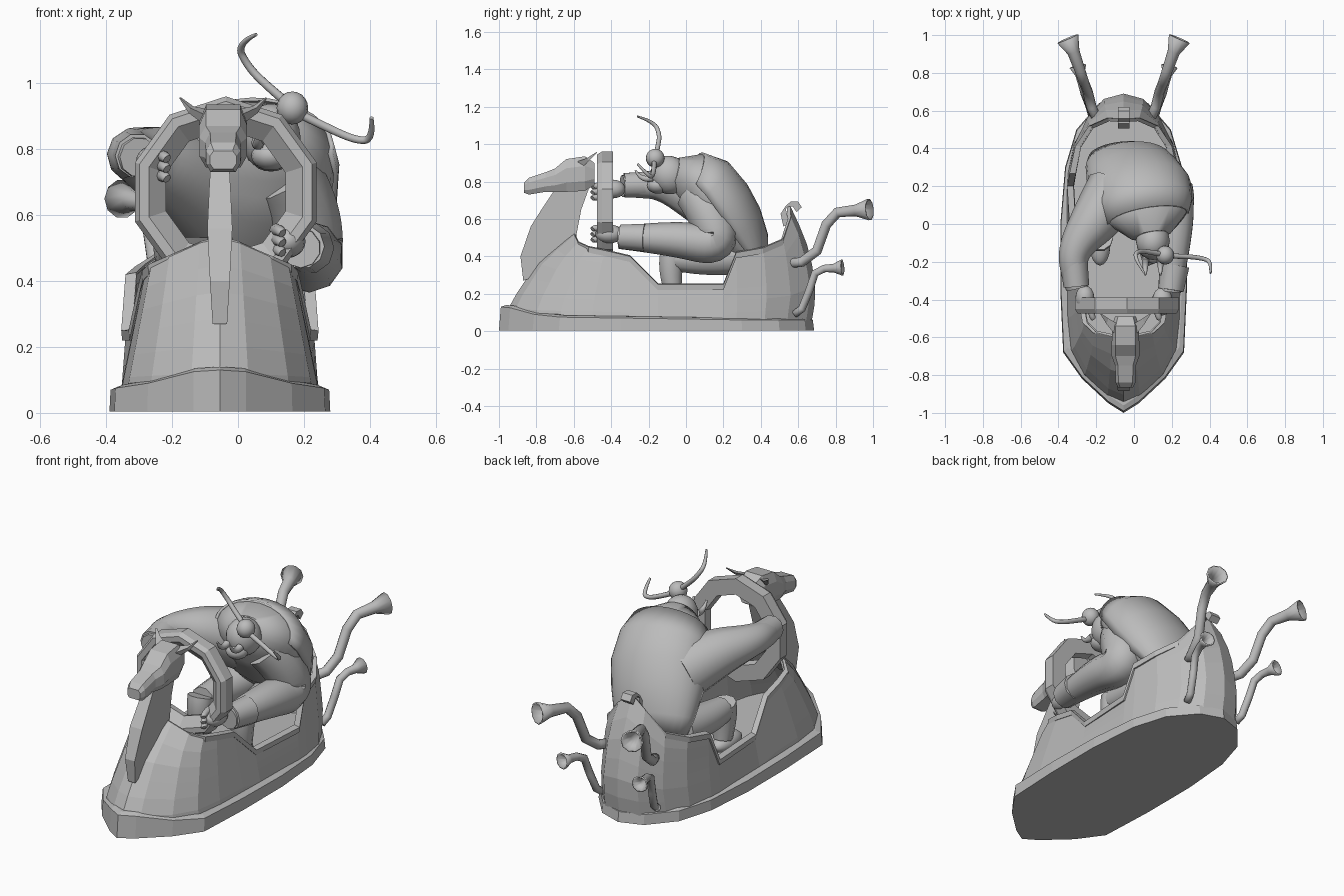
import bpy, bmesh, math
from mathutils import Vector

if "Cube" in bpy.data.objects:
    bpy.data.objects.remove(bpy.data.objects["Cube"])

CX = -0.055  # centre line of the boat

grey = bpy.data.materials.new("plain_grey")
grey.use_nodes = True
grey.diffuse_color = (0.5, 0.5, 0.5, 1)
grey.node_tree.nodes["Principled BSDF"].inputs["Base Color"].default_value = (0.5, 0.5, 0.5, 1)


def finish(name, bm, smooth=None, thick=0):
    bmesh.ops.recalc_face_normals(bm, faces=bm.faces)
    me = bpy.data.meshes.new(name)
    bm.to_mesh(me)
    bm.free()
    ob = bpy.data.objects.new(name, me)
    bpy.context.collection.objects.link(ob)
    me.materials.append(grey)
    if thick:
        m = ob.modifiers.new("thickness", 'SOLIDIFY')
        m.thickness, m.offset = thick, -1
    if smooth:
        shade(ob, smooth)


def shade(ob, angle):
    bpy.ops.object.select_all(action='DESELECT')
    ob.select_set(True)
    bpy.context.view_layer.objects.active = ob
    bpy.ops.object.shade_smooth_by_angle(angle=math.radians(angle))


def loft(name, rings, closed=True, caps=True, smooth=None, thick=0):
    """Skin a list of equal-length point rings."""
    bm = bmesh.new()
    vs = [[bm.verts.new(p) for p in r] for r in rings]
    n = len(vs[0])
    for a, b in zip(vs, vs[1:]):
        for i in range(n if closed else n - 1):
            j = (i + 1) % n
            bm.faces.new((a[i], a[j], b[j], b[i]))
    if caps:
        bm.faces.new(vs[0])
        bm.faces.new(vs[-1])
    finish(name, bm, smooth, thick)


def tube(name, pts, radii, kind='NURBS', sides=3, hollow=False):
    """Round tube along a path with a radius at each point."""
    cu = bpy.data.curves.new(name, 'CURVE')
    cu.dimensions = '3D'
    cu.bevel_depth, cu.bevel_resolution, cu.use_fill_caps = 1, sides, not hollow
    sp = cu.splines.new(kind)
    sp.points.add(len(pts) - 1)
    for p, co, r in zip(sp.points, pts, radii):
        p.co, p.radius = (*co, 1), r
    sp.use_endpoint_u, sp.order_u, sp.resolution_u = True, 3, 6
    ob = bpy.data.objects.new(name, cu)
    bpy.context.collection.objects.link(ob)
    cu.materials.append(grey)
    bpy.ops.object.select_all(action='DESELECT')
    ob.select_set(True)
    bpy.context.view_layer.objects.active = ob
    bpy.ops.object.convert(target='MESH')
    if hollow:
        ob.modifiers.new("thickness", 'SOLIDIFY').thickness = 0.008
    shade(ob, 50)


def ball(name, centre, radii, tilt=0):
    bpy.ops.mesh.primitive_uv_sphere_add(segments=16, ring_count=10, location=centre, rotation=(tilt, 0, 0))
    ob = bpy.context.object
    ob.name, ob.scale = name, radii
    ob.data.materials.append(grey)
    shade(ob, 60)


def both(p):
    """Mirror a point across the boat's centre line."""
    return (2 * CX - p[0], *p[1:])


def lerp(table, z):
    for (a, va), (b, vb) in zip(table, table[1:]):
        if z <= b:
            return va + (vb - va) * max(0, z - a) / (b - a)
    return table[-1][1]


# Hull: half outline as (x, y, rim height), pulled in as it rises
half = [(0, -.96, .53), (.09, -.92, .515), (.215, -.80, .475), (.285, -.67, .45), (.303, -.5, .43),
        (.305, -.3, .40), (.305, -.15, .25), (.3, .2, .25), (.295, .27, .42), (.265, .42, .445),
        (.2, .54, .49), (.11, .64, .61), (0, .67, .67)]
outline = half + [(-x, y, z) for x, y, z in half[-2:0:-1]]
bow = [(.1, 1), (.17, .95), (.375, .74), (.53, .45)]
stern = [(.05, 1), (.2, 1.06), (.38, 1), (.5, .93), (.67, .76)]
side = [(.05, 1), (.435, .74), (.67, .57)]
aft_side = [(.05, 1), (.25, .95), (.45, .92), (.67, .7)]


def hull_ring(t):
    ring = []
    for x, y, top in outline:
        z = .04 + (top - .04) * t
        table = aft_side if y > .1 else side
        if y < -.3:
            y = -.3 + (y + .3) * lerp(bow, z)
        elif y > .2:
            y = .2 + (y - .2) * lerp(stern, z)
        ring.append((CX + x * lerp(table, z), y, z))
    return ring


loft("hull", [hull_ring(i / 6) for i in range(7)], caps=False, thick=.02)

# Raised lip that follows the cockpit edge
lip = []
for dx, dz in ((1.04, -.03), (1.05, 0), (.93, .006), (.92, -.03)):
    lip.append([(CX + (x - CX) * dx, y, z + dz) for x, y, z in hull_ring(1)])
loft("cockpit_rim", lip + lip[:1], caps=False)

# Base skirt with its flat underside
skirt = [(0, -1, .13), (.08, -.95, .125), (.22, -.82, .09), (.32, -.68, .075), (.335, -.35, .07),
         (.335, 0, .065), (.31, .3, .06), (.25, .5, .06), (.13, .64, .06), (0, .685, .06)]
skirt += [(-x, y, z) for x, y, z in skirt[-2:0:-1]]
loft("base_skirt", [[(CX + x * k, y * m, z * f + d) for x, y, z in skirt]
                    for k, m, f, d in ((1, 1, 0, .004), (.99, .99, 1, 0), (.92, .96, 1, .01))])

# Prow neck: blade profile, thinner toward both ends
neck = [(-.87, .27, .022), (-.885, .40, .03), (-.83, .56, .038), (-.76, .67, .033), (-.70, .76, .028),
        (-.52, .76, .028), (-.56, .65, .033), (-.585, .52, .038), (-.66, .44, .03), (-.78, .30, .022)]
loft("prow_neck", [[(CX + s * w, y, z) for y, z, w in neck] for s in (-1, 1)])

# Prow beast head: chamfered sections from snout to crown
HX = -.045


def section(y, low, high, w):
    c, d = w * .72, (high - low) * .28
    return [(HX + x, y, z) for x, z in ((-c, low), (c, low), (w, low + d), (w, high - d),
                                        (c, high), (-c, high), (-w, high - d), (-w, low + d))]


loft("prow_head", [section(*s) for s in ((-.865, .74, .795, .04), (-.84, .73, .82, .052), (-.75, .745, .85, .055),
                                         (-.70, .745, .87, .073), (-.64, .745, .92, .073), (-.54, .75, .935, .072),
                                         (-.49, .78, .90, .055))])
for s, label in ((1, "left"), (-1, "right")):
    loft("prow_ear_" + label, [[(HX + s * .045, -.60, .90), (HX + s * .065, -.55, .88), (HX + s * .04, -.53, .92)],
                               [(HX + s * .10, -.53, .925), (HX + s * .105, -.52, .91), (HX + s * .09, -.50, .93)],
                               [(HX + s * .132, -.48, .957), (HX + s * .132, -.478, .953), (HX + s * .128, -.475, .957)]])

# Ten-sided wheel frame
wheel = [(.29, -.45), (.29, -.39), (.20, -.39), (.19, -.43), (.245, -.475), (.275, -.475)]
rings = []
for k in range(11):
    a = math.radians(90 + 36 * k)
    rings.append([(-.037 + r * math.cos(a), y, .67 + r * math.sin(a)) for r, y in wheel])
loft("wheel_frame", rings, caps=False)

# Exhaust horns, two per side
pipes = {"upper_exhaust": ([(-.19, .54, .36), (-.225, .62, .37), (-.245, .70, .43), (-.265, .75, .57),
                            (-.285, .81, .635), (-.32, .91, .645), (-.35, .98, .65)],
                           [.026, .027, .027, .027, .028, .033, .06]),
         "lower_exhaust": ([(-.225, .58, .09), (-.235, .62, .12), (-.25, .66, .22), (-.262, .69, .31),
                            (-.275, .74, .335), (-.287, .79, .337), (-.297, .835, .34)],
                           [.02, .021, .021, .021, .021, .024, .045])}
for name, (pts, radii) in pipes.items():
    tube(name + "_right", pts, radii, 'POLY', hollow=True)
    tube(name + "_left", [both(p) for p in pts], radii, 'POLY', hollow=True)

# Curled stern hook
hook = [(.535, .57), (.52, .64), (.545, .68), (.585, .68), (.605, .65)]
hook_side = [(-.03, -.014), (.03, -.014), (.03, .014), (-.03, .014)]
loft("stern_hook", [[(CX + x, y + o, z + o * .9) for x, o in hook_side] for y, z in hook])

# Rider torso and the cape shell over its back
spine = [((-.04, .36, .38), .19, .08), ((-.03, .325, .46), .215, .12), ((.0, .25, .57), .24, .16),
         ((.04, .18, .68), .25, .17), ((.06, .10, .775), .235, .17), ((.075, .03, .825), .205, .135),
         ((.09, -.06, .85), .11, .08)]


def body_rings(grow, start, end, n, stations):
    out = []
    for i in stations:
        c, w, d = spine[i]
        t = (Vector(spine[min(i + 1, 6)][0]) - Vector(spine[max(i - 1, 0)][0])).normalized()
        u = (Vector((1, 0, 0)) - t * t.x).normalized()
        v = u.cross(t)
        if v.y < 0:
            v = -v
        angles = [math.radians(start + (end - start) * k / n) for k in range(n)]
        out.append([Vector(c) + u * w * grow * math.cos(a) + v * d * grow * math.sin(a) for a in angles])
    return out


loft("torso", body_rings(1, 0, 360, 20, range(7)), smooth=60)
loft("cape", body_rings(1.07, -10, 208, 16, range(6)), closed=False, caps=False, smooth=60, thick=.015)

# Rider head, topknot ball and curved whisker horns
ball("rider_head", (.10, -.09, .835), (.09, .10, .105), .5)
ball("rider_jaw", (.10, -.15, .78), (.06, .06, .045))
ball("topknot_ball", (.165, -.165, .925), (.048, .05, .05))
tube("horn_up", [(.15, -.16, .94), (.09, -.15, .99), (.03, -.14, 1.05), (-.005, -.17, 1.12), (.055, -.26, 1.148)],
     [.014, .013, .012, .011, .005])
tube("horn_side", [(.18, -.17, .91), (.26, -.17, .87), (.36, -.18, .825), (.41, -.20, .83), (.405, -.26, .895)],
     [.014, .013, .012, .011, .006])
for i, x in enumerate((.06, .14)):
    tube("moustache_%d" % i, [(x, -.18, .82), (x, -.24, .80), (x, -.27, .86)], [.02, .015, .005])

# Arms with cuffs and gripping hands
tube("right_arm", [(-.10, .17, .67), (-.19, .04, .74), (-.32, -.13, .785), (-.32, -.26, .78), (-.30, -.34, .775)],
     [.16, .14, .085, .07, .06])
tube("right_cuff", [(-.32, -.19, .785), (-.305, -.33, .78)], [.074, .068], 'POLY')
ball("right_hand", (-.26, -.39, .76), (.05, .065, .05))
tube("left_arm", [(.13, .06, .73), (.19, .12, .64), (.215, .19, .45), (.22, -.08, .50), (.19, -.36, .50)],
     [.12, .12, .11, .095, .06])
tube("left_cuff", [(.215, -.22, .50), (.195, -.35, .505)], [.078, .068], 'POLY')
ball("left_hand", (.15, -.41, .52), (.055, .075, .05))
for hand, x, z in (("right", -.235, .75), ("left", .115, .525)):
    for k in range(3):
        h = z - .03 + k * .03
        tube("%s_finger_%d" % (hand, k), [(x, -.40, h), (x + .01, -.49, h), (x + .02, -.50, h - .01)],
             [.02, .018, .014], sides=2)

# Legs and shoes
for s, label in ((-1, "right"), (1, "left")):
    x = -.05 + s * .13
    tube(label + "_thigh", [(x * .8, .26, .40), (x, .10, .38), (x, -.06, .39)], [.10, .095, .07])
    tube(label + "_shin", [(x, -.07, .42), (x, -.09, .34), (x, -.07, .22)], [.07, .07, .05])
    ball(label + "_shoe", (x, -.11, .19), (.055, .11, .05))
